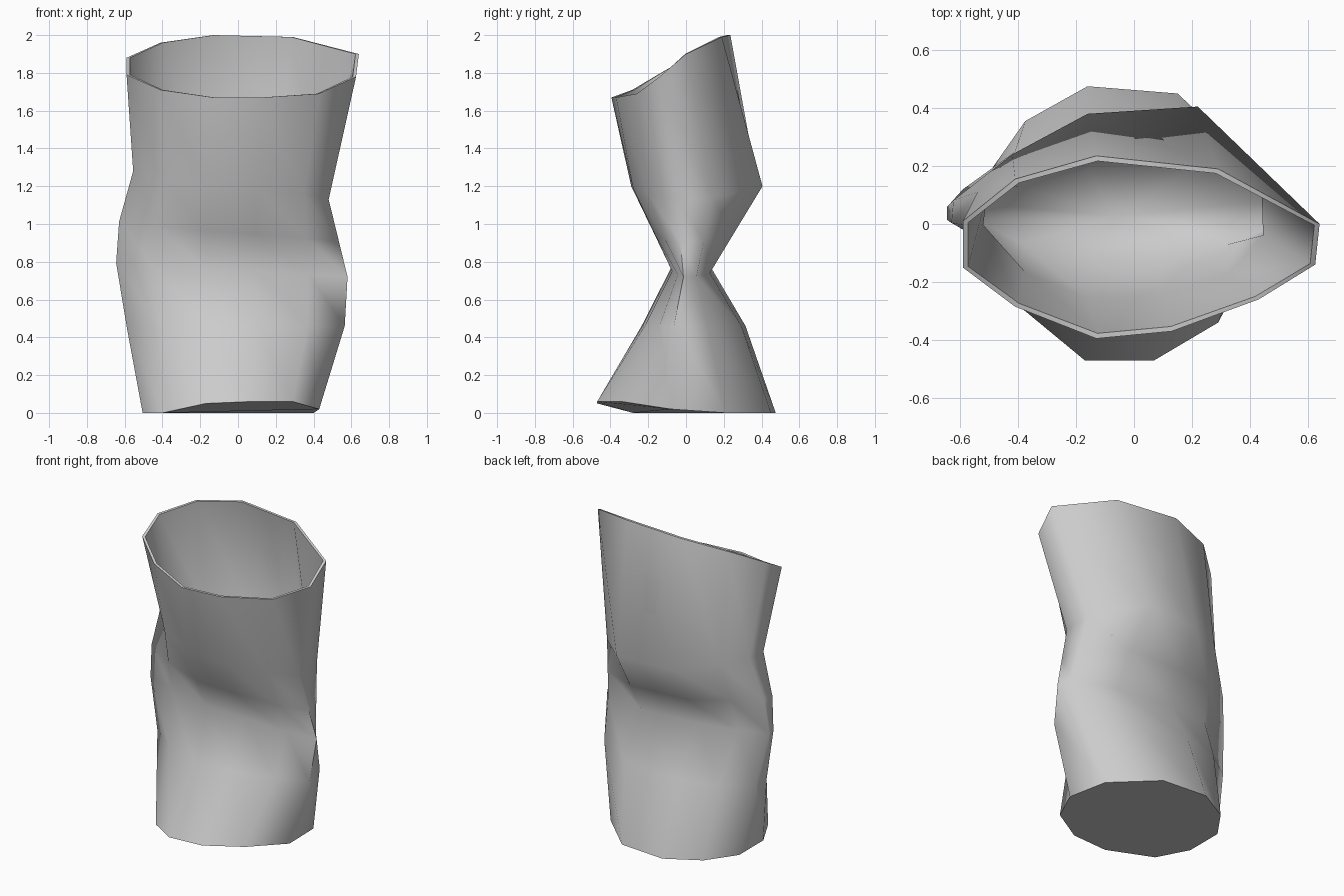
import bpy
import bmesh
from mathutils import Vector

cube = bpy.data.objects.get("Cube")
if cube:
    bpy.data.objects.remove(cube, do_unlink=True)

# Eleven-sided cross-section, scaled to a unit square
SECTION = [(-1, .29), (-.69, .76), (-.24, 1), (.44, .92), (.91, .27), (1, -.38),
           (.66, -.66), (.2, -.94), (-.24, -1), (-.69, -.62), (-1, -.12)]

# Bent rings that do not follow the plain section
BASE = [(-.505, .17, 0), (-.375, .355, 0), (-.16, .475, 0), (.15, .45, 0),
        (.4, .21, 0), (.43, -.08, .02), (.29, -.34, .06), (.07, -.47, .06),
        (-.17, -.47, .05), (-.4, -.28, 0), (-.505, -.08, 0)]
RIDGE = [(-.54, .11, 1.28), (-.42, .24, 1.25), (-.16, .38, 1.2), (.22, .405, 1.2),
         (.475, .14, 1.14), (.48, -.05, 1.13), (.35, -.2, 1.16), (.1, -.28, 1.19),
         (-.17, -.29, 1.2), (-.4, -.19, 1.24), (-.555, -.01, 1.28)]
RIM = [(-.59, .01, 1.88), (-.41, .155, 1.96), (-.13, .235, 2), (.29, .19, 1.99),
       (.64, 0, 1.9), (.625, -.14, 1.78), (.43, -.26, 1.69), (.13, -.37, 1.67),
       (-.13, -.395, 1.67), (-.41, -.285, 1.71), (-.59, -.15, 1.79)]


def plain_ring(left, right, front, back, height, slope):
    """Section fitted to the given limits, sloping along x."""
    ring = []
    for c, s in SECTION:
        x = (left + right) / 2 + c * (right - left) / 2
        y = (front + back) / 2 + s * (back - front) / 2
        ring.append(Vector((x, y, height + slope * x)))
    return ring


def inset(ring, amount):
    """Shrink the ring by a wall thickness, keeping its heights."""
    xs, ys = [p.x for p in ring], [p.y for p in ring]
    cx, cy = (min(xs) + max(xs)) / 2, (min(ys) + max(ys)) / 2
    kx = 1 - 2 * amount / (max(xs) - min(xs))
    ky = 1 - 2 * amount / (max(ys) - min(ys))
    return [Vector((cx + (p.x - cx) * kx, cy + (p.y - cy) * ky, p.z)) for p in ring]


base, ridge, rim = ([Vector(p) for p in ring] for ring in (BASE, RIDGE, RIM))
belly = plain_ring(-.59, .565, -.235, .315, .46, 0)
waist = plain_ring(-.645, .58, -.08, .135, .755, -.06)
shoulder = [a.lerp(b, .45) for a, b in zip(waist, ridge)]
basin = inset(shoulder, .06)

# The left end of the shoulder is pinched outward
for i in (0, -1):
    shoulder[i].x -= .025

# Crushed tube: outer wall upward, over the rim, inner wall down to the pinch
loops = [base, belly, waist, shoulder, ridge, rim,
         inset(rim, .018), inset(ridge, .035), basin]
bm = bmesh.new()
verts = [[bm.verts.new(p) for p in loop] for loop in loops]
count = len(SECTION)
for low, high in zip(verts, verts[1:]):
    for i in range(count):
        j = (i + 1) % count
        bm.faces.new((low[i], low[j], high[j], high[i]))

# Base, and a shallow bowl that closes the inside at the pinch
bm.faces.new(verts[0])
bowl = bm.verts.new(sum(basin, Vector()) / count - Vector((0, 0, .08)))
for i in range(count):
    bm.faces.new((verts[-1][i], verts[-1][(i + 1) % count], bowl))
bmesh.ops.recalc_face_normals(bm, faces=bm.faces)

mesh = bpy.data.meshes.new("crushed_can")
bm.to_mesh(mesh)
bm.free()
can = bpy.data.objects.new("crushed_can", mesh)
bpy.context.collection.objects.link(can)

# Plain grey metal colour
grey = bpy.data.materials.new("light_grey")
grey.use_nodes = True
grey.diffuse_color = (.6, .6, .6, 1)
grey.node_tree.nodes["Principled BSDF"].inputs["Base Color"].default_value = (.6, .6, .6, 1)
mesh.materials.append(grey)

# Smooth walls with a crisp rim and base
bpy.ops.object.select_all(action="DESELECT")
can.select_set(True)
bpy.context.view_layer.objects.active = can
bpy.ops.object.shade_smooth_by_angle(angle=1.22)
